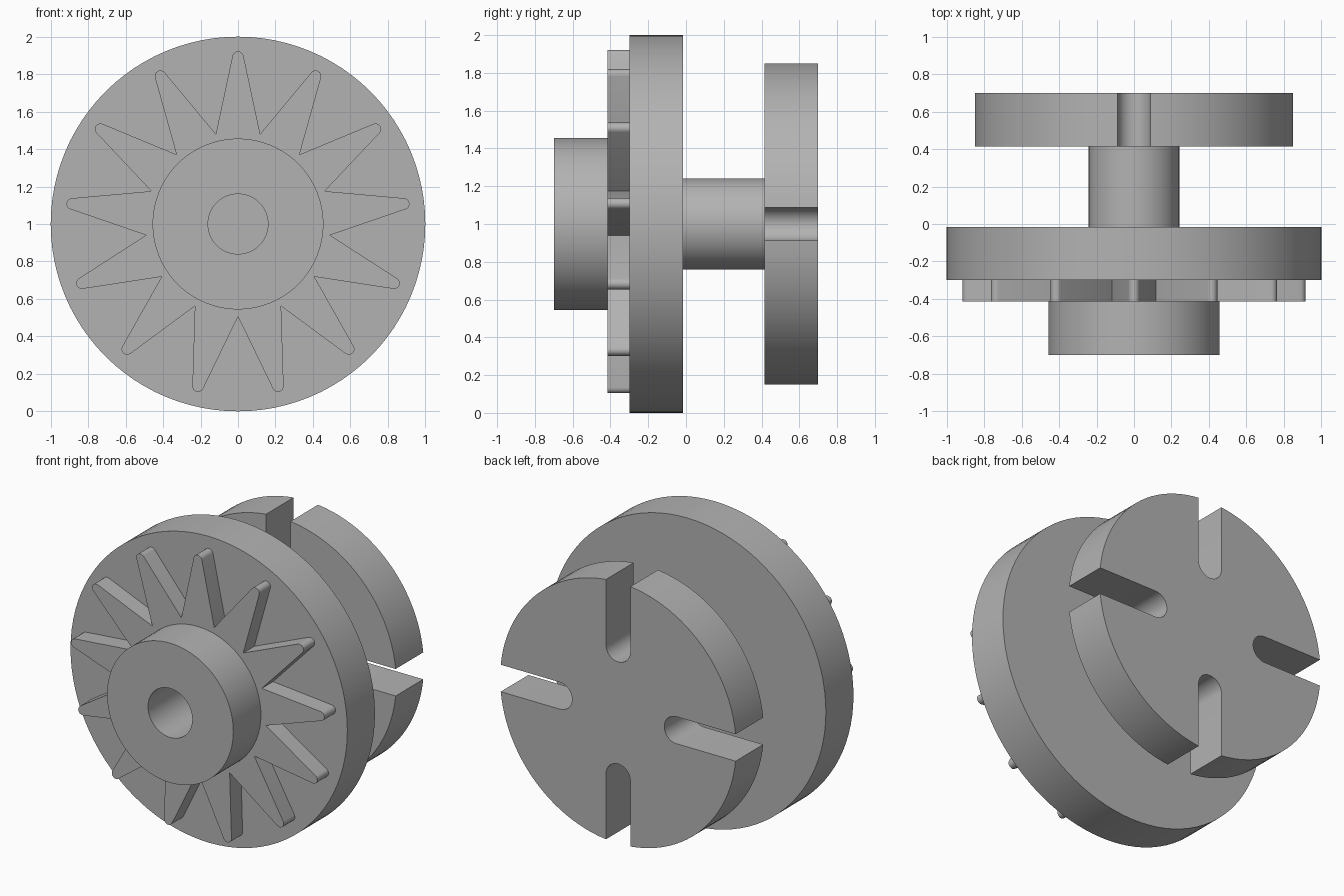
import bpy, bmesh
from math import sin, cos, pi, tau, asin, sqrt, atan2, hypot, radians

default = bpy.data.objects.get("Cube")
if default:
    bpy.data.objects.remove(default, do_unlink=True)

grey = bpy.data.materials.new("machined grey")
grey.use_nodes = True
grey.diffuse_color = (0.45, 0.45, 0.45, 1)
grey.node_tree.nodes["Principled BSDF"].inputs["Base Color"].default_value = grey.diffuse_color

AXIS_Z = 1.0
SEGMENTS = 96


def circle(r, n=SEGMENTS):
    return [(r * sin(tau * i / n), r * cos(tau * i / n)) for i in range(n)]


def turn(points, angle):
    """Turn 2D points clockwise, starting from straight up."""
    return [(x * cos(angle) + z * sin(angle), z * cos(angle) - x * sin(angle))
            for x, z in points]


def loft(name, rings, caps=False, loop=False):
    """Skin a list of (outline, y) rings that share a point count."""
    bm = bmesh.new()
    rows = [[bm.verts.new((x, y, z + AXIS_Z)) for x, z in pts] for pts, y in rings]
    pairs = list(zip(rows, rows[1:]))
    if loop:
        pairs.append((rows[-1], rows[0]))
    for a, b in pairs:
        for i in range(len(a)):
            bm.faces.new((a[i - 1], a[i], b[i], b[i - 1]))
    if caps:
        bm.faces.new(rows[0])
        bm.faces.new(rows[-1])
    bmesh.ops.recalc_face_normals(bm, faces=bm.faces)
    mesh = bpy.data.meshes.new(name)
    bm.to_mesh(mesh)
    bm.free()
    mesh.materials.append(grey)
    obj = bpy.data.objects.new(name, mesh)
    bpy.context.collection.objects.link(obj)
    bpy.ops.object.select_all(action="DESELECT")
    obj.select_set(True)
    bpy.context.view_layer.objects.active = obj
    bpy.ops.object.shade_smooth_by_angle(angle=radians(30))
    return obj


# Stations along the axis, front to back
HUB_Y, STAR_Y, FLANGE_Y, SHAFT_Y, DISC_Y, BACK_Y = -0.70, -0.415, -0.30, -0.015, 0.415, 0.70
BORE_R, HUB_R, FLANGE_R, SHAFT_R, DISC_R = 0.16, 0.456, 1.0, 0.242, 0.853

# Bored hub, flange and shaft, turned as one profile
profile = [(BORE_R, HUB_Y), (HUB_R, HUB_Y), (HUB_R, FLANGE_Y), (FLANGE_R, FLANGE_Y),
           (FLANGE_R, SHAFT_Y), (SHAFT_R, SHAFT_Y), (SHAFT_R, DISC_Y), (BORE_R, DISC_Y)]
loft("hub_flange_and_shaft", [(circle(r), y) for r, y in profile], loop=True)

# Raised star ring with rounded points
POINTS, VALLEY_R, TIP_R, TIP_ROUND, ARC = 13, 0.495, 0.892, 0.03, 8
half = pi / POINTS
vx, vz = VALLEY_R * sin(half), VALLEY_R * cos(half)
dx, dz = vx, vz - TIP_R
# direction where the straight flank meets the tip arc
swing = atan2(dx, dz) - (pi / 2 - asin(TIP_ROUND / hypot(dx, dz)))
spike = [(-vx, vz)]
for i in range(ARC + 1):
    a = -swing + 2 * swing * i / ARC
    spike.append((TIP_ROUND * sin(a), TIP_R + TIP_ROUND * cos(a)))
star = [p for k in range(POINTS) for p in turn(spike, tau * k / POINTS)]
inner = [(x / hypot(x, z) * (HUB_R - 0.005), z / hypot(x, z) * (HUB_R - 0.005)) for x, z in star]
loft("star_ring", [(inner, STAR_Y), (star, STAR_Y), (star, FLANGE_Y)])

# Rear disc with four round-ended slots
SLOT_HALF, SLOT_CENTRE = 0.088, 0.421
edge = asin(SLOT_HALF / DISC_R)
quarter = [(-SLOT_HALF, sqrt(DISC_R ** 2 - SLOT_HALF ** 2))]
for i in range(17):
    a = pi * i / 16
    quarter.append((-SLOT_HALF * cos(a), SLOT_CENTRE - SLOT_HALF * sin(a)))
for i in range(24):
    a = edge + (pi / 2 - 2 * edge) * i / 24
    quarter.append((DISC_R * sin(a), DISC_R * cos(a)))
slotted = [p for k in range(4) for p in turn(quarter, k * pi / 2)]
loft("slotted_disc", [(slotted, DISC_Y), (slotted, BACK_Y)], caps=True)
